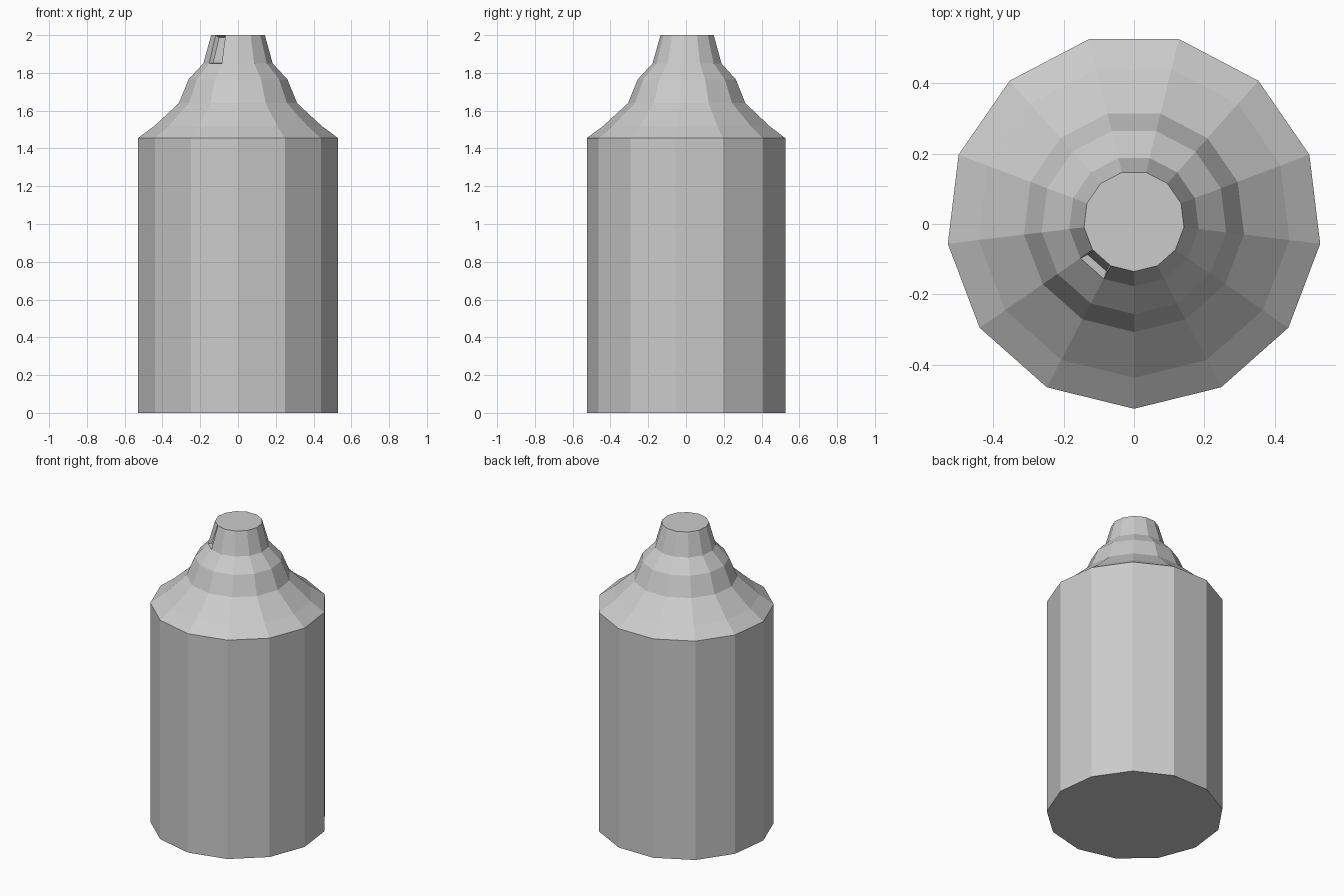
import bpy, bmesh, math

if "Cube" in bpy.data.objects:
    bpy.data.objects.remove(bpy.data.objects["Cube"])

SIDES = 13
CENTRE_Y = 0.008  # odd-sided outline, shifted so its bounds are centred

# Profile: radius, height
PROFILE = [(0.533, 0.0), (0.533, 1.455), (0.445, 1.52), (0.315, 1.64),
           (0.264, 1.765), (0.185, 1.85), (0.143, 2.0)]


def ring(bm, r, z):
    step = 2 * math.pi / SIDES
    return [bm.verts.new((r * math.cos(-math.pi / 2 + i * step),
                          CENTRE_Y + r * math.sin(-math.pi / 2 + i * step), z))
            for i in range(SIDES)]


# Lathed faceted bottle: body, stepped shoulder, neck
bm = bmesh.new()
rings = [ring(bm, r, z) for r, z in PROFILE]
neck_faces = []
for lower, upper in zip(rings, rings[1:]):
    neck_faces = [bm.faces.new((lower[i], lower[(i + 1) % SIDES],
                                upper[(i + 1) % SIDES], upper[i]))
                  for i in range(SIDES)]
bm.faces.new(rings[-1])
bm.faces.new(rings[0][::-1])

# Small dented panel on the front-left of the neck
bm.normal_update()
bmesh.ops.inset_individual(bm, faces=[neck_faces[SIDES - 2]],
                           thickness=0.012, depth=-0.02)
bm.normal_update()

mesh = bpy.data.meshes.new("bottle")
bm.to_mesh(mesh)
bm.free()
bpy.context.collection.objects.link(bpy.data.objects.new("bottle", mesh))
